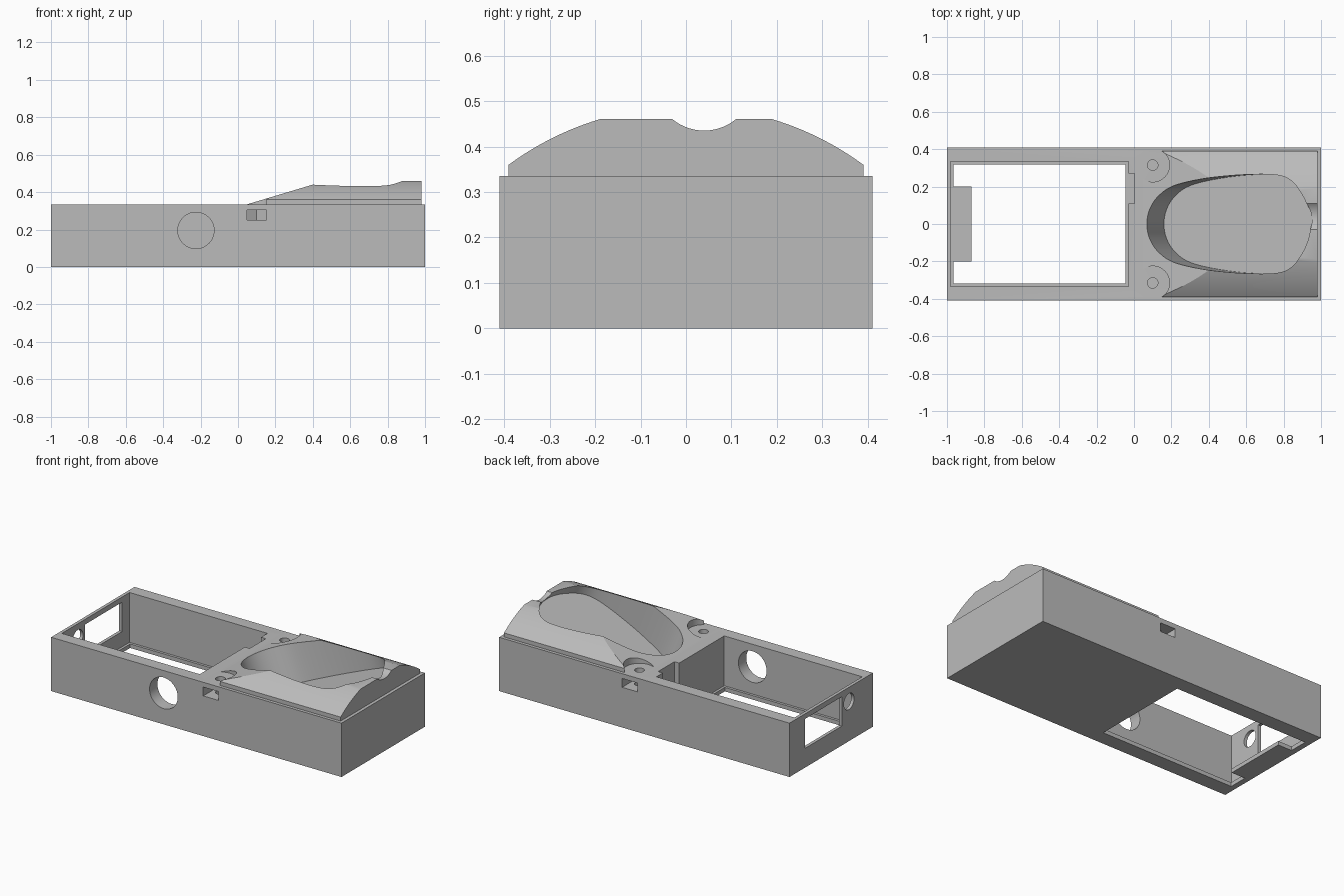
import bpy, bmesh, math
from mathutils import Vector

if "Cube" in bpy.data.objects:
    bpy.data.objects.remove(bpy.data.objects["Cube"], do_unlink=True)

grey = bpy.data.materials.new("plain grey")
grey.use_nodes = True
grey.diffuse_color = (0.5, 0.5, 0.5, 1)
grey.node_tree.nodes["Principled BSDF"].inputs["Base Color"].default_value = (0.5, 0.5, 0.5, 1)


def prism(name, points, sweep):
    """Solid made by sweeping a closed 3D polygon along a vector."""
    bm = bmesh.new()
    face = bm.faces.new([bm.verts.new(p) for p in points])
    moved = bmesh.ops.extrude_face_region(bm, geom=[face])["geom"]
    verts = [g for g in moved if isinstance(g, bmesh.types.BMVert)]
    bmesh.ops.translate(bm, verts=verts, vec=Vector(sweep))
    bmesh.ops.recalc_face_normals(bm, faces=bm.faces[:])
    mesh = bpy.data.meshes.new(name)
    bm.to_mesh(mesh)
    bm.free()
    mesh.materials.append(grey)
    obj = bpy.data.objects.new(name, mesh)
    bpy.context.collection.objects.link(obj)
    return obj


def box(name, x, y, z):
    pts = [(x[0], y[0], z[0]), (x[1], y[0], z[0]), (x[1], y[1], z[0]), (x[0], y[1], z[0])]
    return prism(name, pts, (0, 0, z[1] - z[0]))


def rod(name, start, axis, length, radius, sides=48):
    """Cylinder that starts at a point and runs along a world axis."""
    i = "xyz".index(axis)
    u, v, sweep = Vector(), Vector(), Vector()
    u[(i + 1) % 3], v[(i + 2) % 3], sweep[i] = 1, 1, length
    turns = [math.tau * k / sides for k in range(sides)]
    pts = [Vector(start) + radius * (u * math.cos(t) + v * math.sin(t)) for t in turns]
    return prism(name, pts, sweep)


def combine(target, tool, operation="DIFFERENCE"):
    mod = target.modifiers.new("combine", "BOOLEAN")
    mod.operation, mod.solver, mod.object = operation, "EXACT", tool
    bpy.context.view_layer.objects.active = target
    bpy.ops.object.modifier_apply(modifier=mod.name)
    bpy.data.objects.remove(tool, do_unlink=True)


def smooth_curve(pts, steps=6):
    """Catmull-Rom points through a closed loop."""
    out, n = [], len(pts)
    for i in range(n):
        a, b, c, d = (Vector(pts[(i + k) % n]) for k in (-1, 0, 1, 2))
        for s in range(steps):
            t = s / steps
            out.append(0.5 * (2 * b + (c - a) * t + (2 * a - 5 * b + 4 * c - d) * t ** 2
                              + (3 * b - a - 3 * c + d) * t ** 3))
    return out


TOP = 0.335
body = box("case_body", (-1, 1), (-0.41, 0.41), (0, TOP))

# Arched rest: circular flanks with a flat crown
flank = []
for k in range(13):
    y = 0.39 - 0.2 * k / 12
    flank.append((y, math.sqrt(0.658 ** 2 - y * y) - 0.17))
section = [(0.39, 0.3)] + flank
section += [(-y, z) for y, z in reversed(section)]
rest = prism("arched_rest", [(0, y, z) for y, z in section], (0.98, 0, 0))

# Front ramp and the clearance around the screws
combine(rest, prism("ramp_cutter", [(-0.25, -0.5, 0.245), (0.65, -0.5, 0.515), (-0.25, -0.5, 0.7)], (0, 1, 0)))
for side in (-1, 1):
    combine(rest, rod("screw_clearance", (0.1, side * 0.315, 0.28), "z", 0.4, 0.09))
combine(body, rest, "UNION")

# Tilted scoop with a sloping flat floor
half = [(0.16, 0), (0.175, 0.08), (0.22, 0.15), (0.3, 0.205), (0.45, 0.242), (0.63, 0.263),
        (0.79, 0.262), (0.87, 0.225), (0.92, 0.15), (0.948, 0.07), (0.955, 0)]
loop = half + [(x, -y) for x, y in reversed(half[1:-1])]
floor = [(p.x, p.y, 0.43 - 0.4 * (0.955 - p.x)) for p in smooth_curve(loop)]
combine(body, prism("scoop_cutter", floor, (-0.2, 0, 0.5)))

# Cable groove at the end of the scoop
combine(body, rod("groove_cutter", (0.88, 0.04, 0.545), "x", 0.2, 0.11, 64))

# Open compartment, bottom opening with a tab, and connector notch
combine(body, box("compartment_cutter", (-0.98, -0.03), (-0.333, 0.333), (0.025, 0.5)))
opening = [(-0.045, -0.317), (-0.045, 0.317), (-0.965, 0.317), (-0.965, 0.2),
           (-0.87, 0.2), (-0.87, -0.2), (-0.965, -0.2), (-0.965, -0.317)]
combine(body, prism("opening_cutter", [(x, y, -0.1) for x, y in opening], (0, 0, 0.3)))
combine(body, box("notch_cutter", (-0.1, 0.003), (0.11, 0.27), (0.025, 0.5)))

# Round port in the front wall, window and small port in the end wall
combine(body, rod("front_port", (-0.225, -0.5, 0.195), "y", 0.3, 0.097, 64))
combine(body, box("end_window", (-1.1, -0.9), (-0.105, 0.26), (0.12, 0.303)))
combine(body, rod("end_port", (-1.1, -0.175, 0.247), "x", 0.2, 0.05))

# Screw holes with nut slots opening to the sides
for side in (-1, 1):
    combine(body, rod("screw_hole", (0.1, side * 0.315, 0.2), "z", 0.3, 0.028, 32))
    slot = [(0.0475, 0.5), (0.0475, 0.285), (0.1, 0.254), (0.1525, 0.285), (0.1525, 0.5)]
    combine(body, prism("nut_slot", [(x, side * y, 0.25) for x, y in slot], (0, 0, 0.055)))

bpy.ops.object.select_all(action="DESELECT")
body.select_set(True)
bpy.context.view_layer.objects.active = body
bpy.ops.object.shade_smooth_by_angle(angle=math.radians(25))
